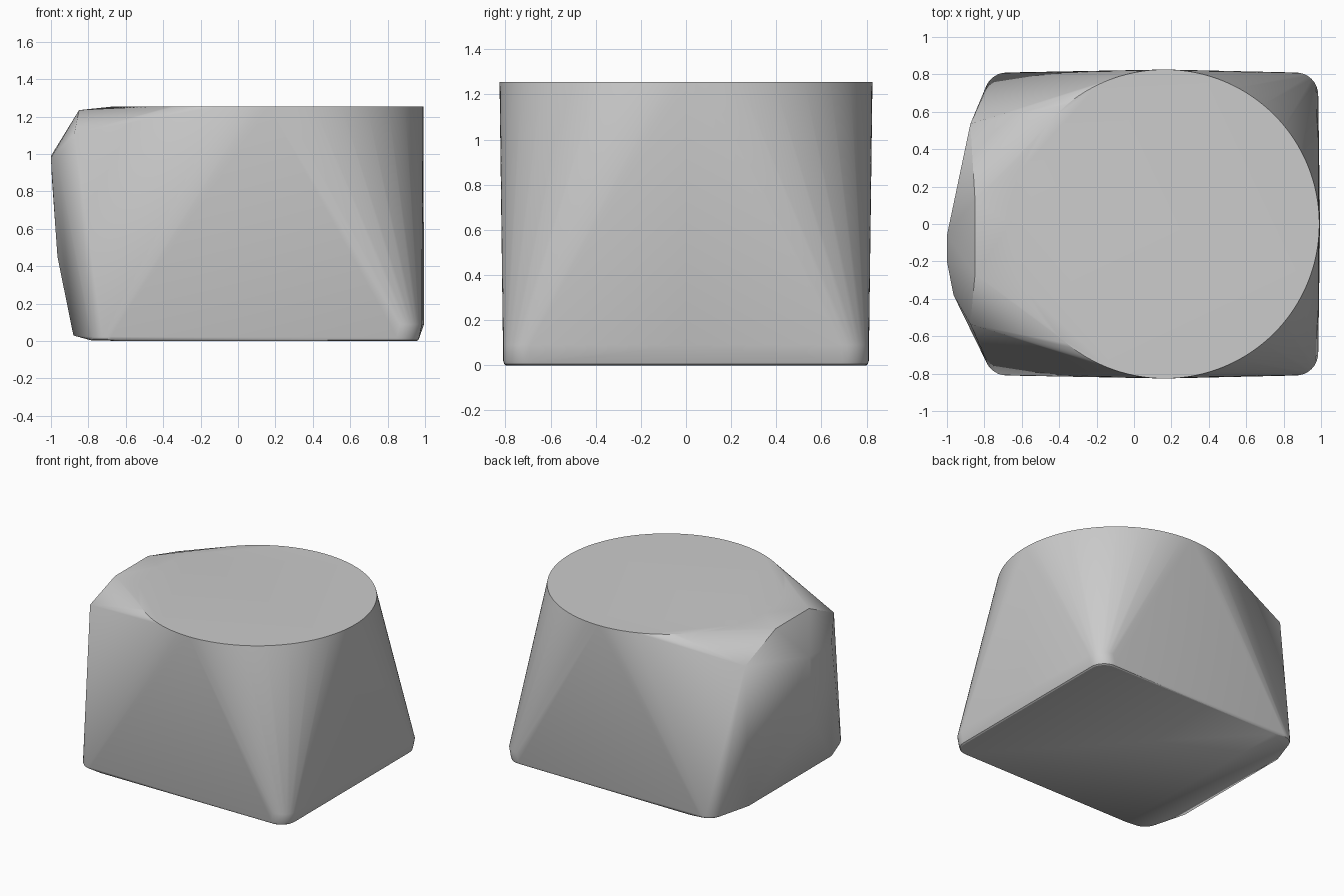
import bpy
import bmesh
from math import cos, sin, pi, radians

cube = bpy.data.objects.get("Cube")
if cube:
    bpy.data.objects.remove(cube, do_unlink=True)


def material(name, rgb):
    mat = bpy.data.materials.new(name)
    mat.use_nodes = True
    mat.diffuse_color = (*rgb, 1)
    mat.node_tree.nodes["Principled BSDF"].inputs["Base Color"].default_value = (*rgb, 1)
    return mat


def arc(cx, cy, radius, start, end, steps, z):
    angles = [start + (end - start) * i / steps for i in range(steps + 1)]
    return [(cx + radius * cos(a), cy + radius * sin(a), z) for a in angles]


points = []

# Round top rim
points += arc(0.165, 0, 0.826, 0, 2 * pi, 128, 1.255)[:-1]

# Rounded base corners with a soft lower lip
for side in (-1, 1):
    for z, radius in ((0, 0.105), (0.006, 0.115), (0.02, 0.12)):
        points += arc(0.85, side * 0.69, radius, 0, side * pi / 2, 8, z)
        points += arc(-0.68, side * 0.69, radius, side * pi / 2, side * pi, 8, z + 0.004)
    points += arc(0.865, side * 0.69, 0.12, 0, side * pi / 2, 8, 0.09)
    points += [(-0.6, side * 0.8, 0), (-0.88, side * 0.5, 0.03)]
    # Upper shoulder on the snub end
    points.append((-0.875, side * 0.535, 1.11))

# Middle of the wide end
points.append((0.995, 0, 0.09))

# Bulging snub end and its upper bevel
points += [
    (-0.85, 0.13, 1.235), (-0.85, -0.27, 1.235),
    (-1.0, -0.06, 0.99), (-1.0, -0.2, 0.98), (-0.965, -0.38, 0.965),
    (-0.995, -0.15, 0.87), (-0.965, -0.15, 0.45),
]

# Wrap a tight skin round the profiles
bm = bmesh.new()
for p in points:
    bm.verts.new(p)
hull = bmesh.ops.convex_hull(bm, input=bm.verts)
unused = {g for g in hull["geom_interior"] + hull["geom_unused"]
          if isinstance(g, bmesh.types.BMVert)}
bmesh.ops.delete(bm, geom=list(unused), context='VERTS')
bmesh.ops.dissolve_limit(bm, angle_limit=radians(0.1), verts=bm.verts, edges=bm.edges)
bmesh.ops.recalc_face_normals(bm, faces=bm.faces)
mesh = bpy.data.meshes.new("tapered_block")
bm.to_mesh(mesh)
bm.free()

block = bpy.data.objects.new("tapered_block", mesh)
bpy.context.collection.objects.link(block)
mesh.materials.append(material("plain_grey", (0.6, 0.6, 0.6)))
bpy.context.view_layer.objects.active = block
block.select_set(True)
bpy.ops.object.shade_smooth_by_angle(angle=radians(30))
